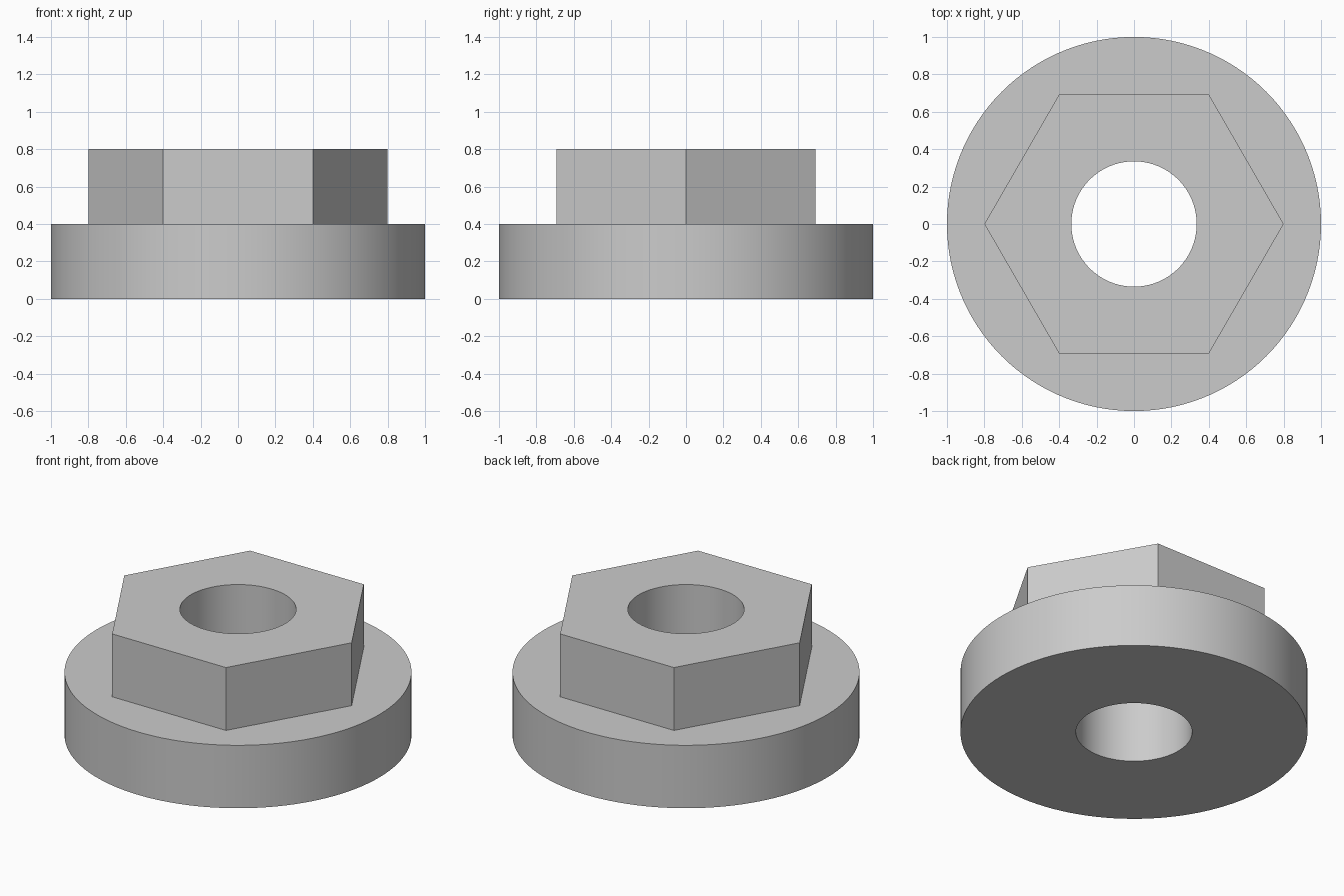
import bpy
import bmesh
from math import cos, pi, radians, sin

SEGMENTS = 120          # divisible by six, so the hexagon corners are exact
BORE, FLANGE, HEX = 0.335, 1.0, 0.8
STEP, TOP = 0.4, 0.8

cube = bpy.data.objects.get("Cube")
if cube:
    bpy.data.objects.remove(cube, do_unlink=True)


def circle(radius):
    return lambda angle: radius


def hexagon(corner):
    # Distance from the centre to the hexagon outline, corners on the x axis
    return lambda angle: corner * cos(pi / 6) / cos(angle % (pi / 3) - pi / 6)


def ring(bm, outline, z):
    angles = [2 * pi * i / SEGMENTS for i in range(SEGMENTS)]
    return [bm.verts.new((outline(a) * cos(a), outline(a) * sin(a), z)) for a in angles]


# Grey metal
metal = bpy.data.materials.new("grey metal")
metal.use_nodes = True
colour = (0.6, 0.6, 0.6, 1)
metal.diffuse_color = colour
metal.node_tree.nodes["Principled BSDF"].inputs["Base Color"].default_value = colour

# Closed profile: bore, round flange, hexagonal head, back to the bore
bm = bmesh.new()
rings = [ring(bm, outline, z) for outline, z in (
    (circle(BORE), 0),
    (circle(FLANGE), 0),
    (circle(FLANGE), STEP),
    (hexagon(HEX), STEP),
    (hexagon(HEX), TOP),
    (circle(BORE), TOP),
)]
for lower, upper in zip(rings, rings[1:] + rings[:1]):
    for i in range(SEGMENTS):
        j = (i + 1) % SEGMENTS
        bm.faces.new((lower[i], lower[j], upper[j], upper[i]))
bmesh.ops.recalc_face_normals(bm, faces=bm.faces)

mesh = bpy.data.meshes.new("flanged_hex_nut")
bm.to_mesh(mesh)
bm.free()
mesh.materials.append(metal)
nut = bpy.data.objects.new("flanged_hex_nut", mesh)
bpy.context.collection.objects.link(nut)

# Smooth round walls, crisp edges
bpy.ops.object.select_all(action="DESELECT")
nut.select_set(True)
bpy.context.view_layer.objects.active = nut
bpy.ops.object.shade_smooth_by_angle(angle=radians(30))
